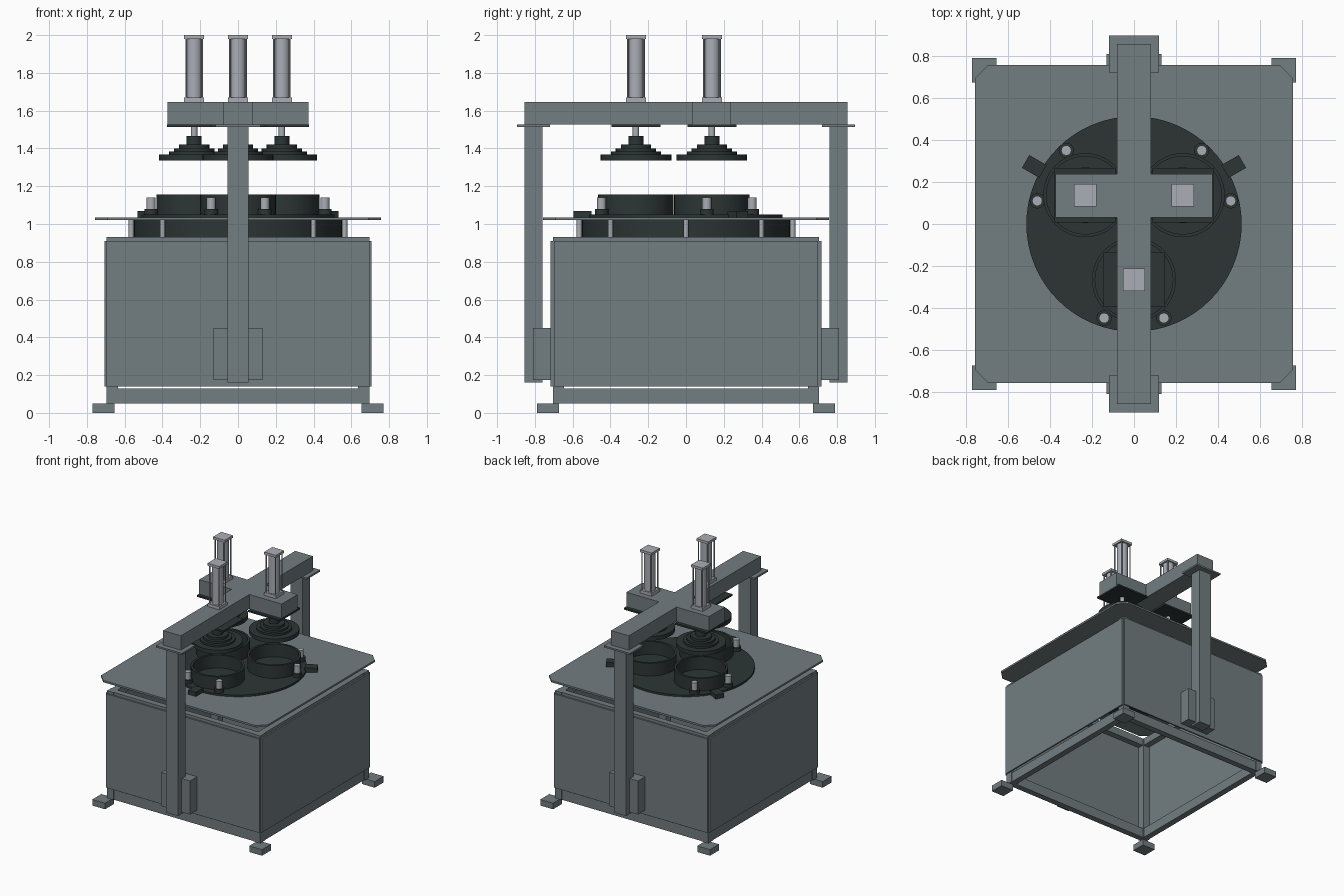
import bpy, bmesh, math
from mathutils import Matrix

if "Cube" in bpy.data.objects:
    bpy.data.objects.remove(bpy.data.objects["Cube"])


def material(name, rgb):
    m = bpy.data.materials.new(name)
    m.diffuse_color = (*rgb, 1)
    m.use_nodes = True
    m.node_tree.nodes["Principled BSDF"].inputs["Base Color"].default_value = m.diffuse_color
    return m


GREY = material("steel grey", (0.17, 0.205, 0.216))
DARK = material("dark steel", (0.026, 0.036, 0.036))
LIGHT = material("light aluminium", (0.40, 0.42, 0.46))


def finish(name, bm, mat, smooth=False):
    bmesh.ops.recalc_face_normals(bm, faces=bm.faces)
    me = bpy.data.meshes.new(name)
    bm.to_mesh(me)
    bm.free()
    me.materials.append(mat)
    ob = bpy.data.objects.new(name, me)
    bpy.context.collection.objects.link(ob)
    if smooth:
        bpy.ops.object.select_all(action='DESELECT')
        ob.select_set(True)
        bpy.context.view_layer.objects.active = ob
        bpy.ops.object.shade_smooth_by_angle(angle=math.radians(35))
    return ob


def box(name, x, y, z, mat, turn=0):
    """Box from (min, max) ranges, optionally turned about the z axis."""
    bm = bmesh.new()
    mid = [(a + b) / 2 for a, b in (x, y, z)]
    size = [b - a for a, b in (x, y, z)]
    bmesh.ops.create_cube(bm, size=1, matrix=Matrix.Rotation(turn, 4, 'Z')
                          @ Matrix.Translation(mid) @ Matrix.Diagonal((*size, 1)))
    return finish(name, bm, mat)


def centred(name, cx, cy, hx, hy, z0, z1, mat):
    return box(name, (cx - hx, cx + hx), (cy - hy, cy + hy), (z0, z1), mat)


def lathe(name, cx, cy, profile, mat, n=48):
    """Solid of revolution of (radius, z) points; a closed profile gives a ring."""
    bm = bmesh.new()
    vs = [bm.verts.new((r + cx, cy, z)) for r, z in profile]
    es = [bm.edges.new((a, b)) for a, b in zip(vs, vs[1:] + vs[:1])]
    bmesh.ops.spin(bm, geom=vs + es, cent=(cx, cy, 0), axis=(0, 0, 1),
                   angle=math.tau, steps=n, use_duplicate=False)
    bmesh.ops.remove_doubles(bm, verts=bm.verts, dist=1e-5)
    return finish(name, bm, mat, True)


def rod(name, cx, cy, r, z0, z1, mat, n=24):
    bm = bmesh.new()
    bmesh.ops.create_cone(bm, cap_ends=True, segments=n, radius1=r, radius2=r,
                          depth=z1 - z0, matrix=Matrix.Translation((cx, cy, (z0 + z1) / 2)))
    return finish(name, bm, mat, True)


# Cabinet frame: feet, corner posts, rails and thin panels
for sx in (-1, 1):
    for sy in (-1, 1):
        centred("foot", sx * .712, sy * .73, .058, .058, 0, .05, GREY)
        centred("corner_post", sx * .665, sy * .675, .03, .03, .05, .93, GREY)
for s in (-1, 1):
    for z0, z1 in ((.05, .13), (.87, .93)):
        centred("cross_rail", 0, s * .675, .635, .025, z0, z1, GREY)
        centred("side_rail", s * .665, 0, .025, .645, z0, z1, GREY)
    centred("end_panel", 0, s * .711, .695, .006, .14, .91, GREY)
    centred("side_panel", s * .701, 0, .006, .70, .14, .91, GREY)

# Table top with clipped corners
bm = bmesh.new()
h, c = .757, .065
outline = []
for sx, sy in ((1, 1), (-1, 1), (-1, -1), (1, -1)):
    pair = [(sx * h, sy * (h - c)), (sx * (h - c), sy * h)]
    outline += pair if sx * sy > 0 else pair[::-1]
face = bm.faces.new([bm.verts.new((x, y, 1.02)) for x, y in outline])
ext = bmesh.ops.extrude_face_region(bm, geom=[face])
bmesh.ops.translate(bm, vec=(0, 0, .015),
                    verts=[v for v in ext["geom"] if isinstance(v, bmesh.types.BMVert)])
finish("table_top", bm, GREY)

# Bearing under the table, with support posts around it
rod("bearing_disc", 0, 0, .55, .925, 1.02, DARK, 64)
for i in range(8):
    a = i * math.tau / 8
    rod("support_post", .565 * math.cos(a), .565 * math.sin(a), .014, .925, 1.02, LIGHT, 16)

# Turntable with three lugs
rod("turntable", 0, 0, .512, 1.035, 1.05, DARK, 64)
for deg in (30, 150, 270):
    box("turntable_lug", (.50, .595), (-.035, .035), (1.035, 1.07), DARK, math.radians(deg))

# Three stations: moulding ring below, press head and air cylinder above
for x, y in ((-.232, .137), (.232, .137), (0, -.265)):
    lathe("mould_ring", x, y, [(.2, 1.05), (.2, 1.155), (.182, 1.155), (.182, 1.05)], DARK)
    lathe("press_head", x, y, [(0, 1.335), (.187, 1.335), (.187, 1.368), (.132, 1.368),
                               (.132, 1.384), (.107, 1.384), (.107, 1.4), (.08, 1.4),
                               (.08, 1.42), (.04, 1.42), (.04, 1.465), (0, 1.465)], DARK)
    rod("piston_rod", x, y, .017, 1.465, 1.53, LIGHT)
    centred("mount_plate", x, y, .145, .13, 1.513, 1.527, DARK)
    centred("cylinder_base", x, y, .053, .053, 1.645, 1.67, LIGHT)
    rod("cylinder_barrel", x, y, .043, 1.67, 1.98, LIGHT, 32)
    for sx in (-1, 1):
        for sy in (-1, 1):
            rod("tie_rod", x + sx * .042, y + sy * .042, .005, 1.67, 1.98, LIGHT, 8)
    centred("cylinder_cap", x, y, .053, .053, 1.98, 2.0, LIGHT)

# Locating pins around the turntable on dark pads
for s in (-1, 1):
    for x, y in ((.322, .35), (.46, .11), (.142, -.447)):
        rod("pin_pad", s * x, y, .036, 1.05, 1.08, DARK)
        rod("locating_pin", s * x, y, .024, 1.08, 1.14, LIGHT)

# Overhead gantry: beam, cross arms, columns and brackets
centred("main_beam", 0, 0, .08, .855, 1.527, 1.645, GREY)
for s in (-1, 1):
    centred("cross_arm", s * .227, .135, .147, .103, 1.527, 1.645, GREY)
    centred("column", 0, s * .807, .056, .048, .16, 1.513, GREY)
    centred("column_cap_plate", 0, s * .808, .118, .088, 1.513, 1.527, GREY)
    centred("column_bracket", 0, s * .763, .13, .046, .175, .45, GREY)
